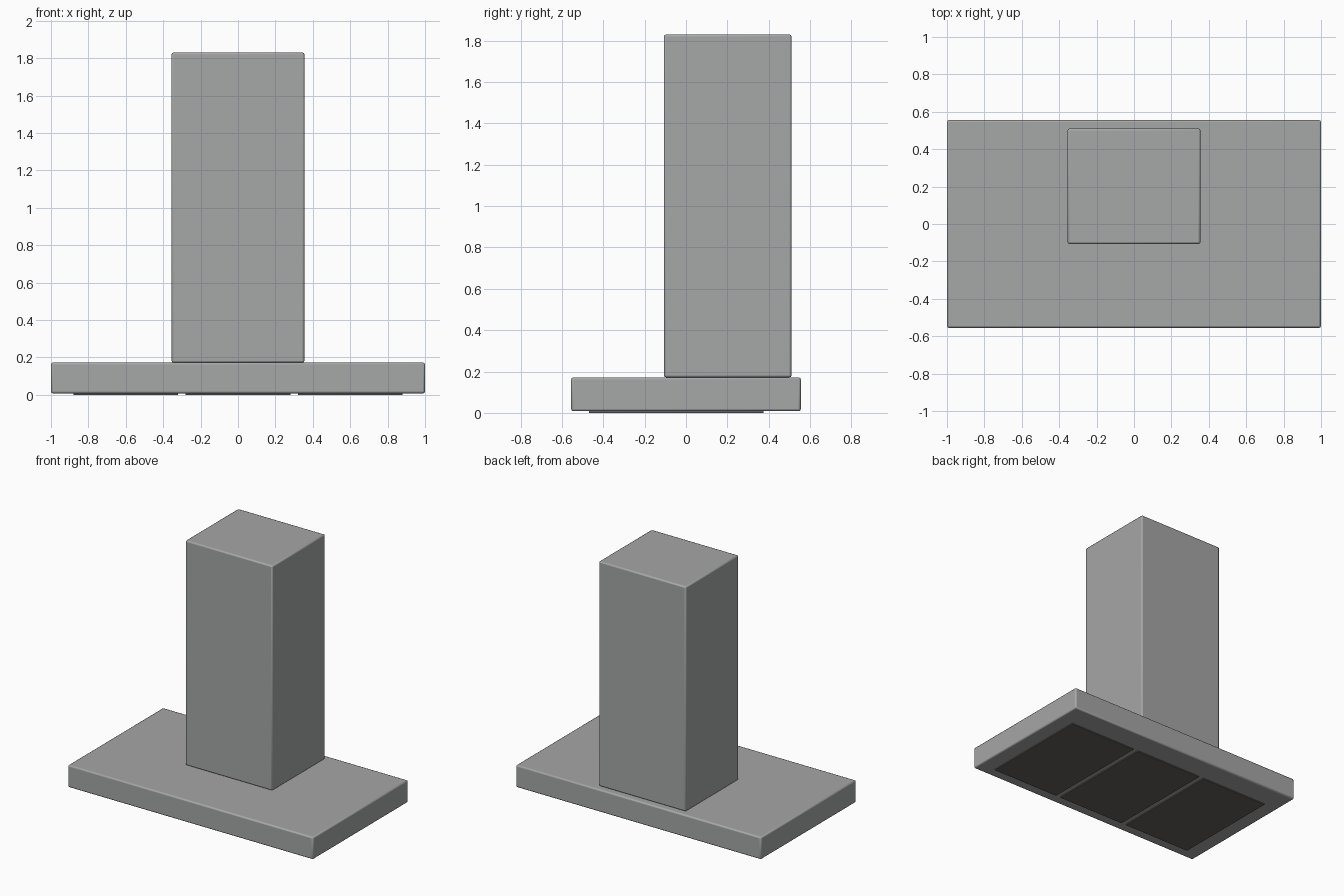
import bpy

cube = bpy.data.objects.get("Cube")
if cube:
    bpy.data.objects.remove(cube, do_unlink=True)


def material(name, rgb):
    mat = bpy.data.materials.new(name)
    mat.use_nodes = True
    color = (*rgb, 1)
    mat.diffuse_color = color
    mat.node_tree.nodes["Principled BSDF"].inputs["Base Color"].default_value = color
    return mat


def box(name, low, high, mat, bevel=0):
    """Box between two corners, with optionally softened edges."""
    centre = [(a + b) / 2 for a, b in zip(low, high)]
    bpy.ops.mesh.primitive_cube_add(size=1, location=centre)
    obj = bpy.context.object
    obj.name = name
    obj.scale = [b - a for a, b in zip(low, high)]
    bpy.ops.object.transform_apply(location=False, rotation=False, scale=True)
    obj.data.materials.append(mat)
    if bevel:
        mod = obj.modifiers.new("soft_edges", "BEVEL")
        mod.width = bevel
        mod.segments = 2
        bpy.ops.object.shade_smooth_by_angle()
    return obj


steel = material("brushed_steel", (0.38, 0.385, 0.39))
dark = material("dark_filter", (0.13, 0.12, 0.11))

# Wide flat canopy and the chimney standing near its back edge
box("canopy", (-1, -0.555, 0.008), (1, 0.555, 0.172), steel, 0.01)
box("chimney", (-0.355, -0.107, 0.172), (0.355, 0.51, 1.83), steel, 0.01)

# Three filter panels on the underside
for side, x in (("right", -0.6), ("middle", 0), ("left", 0.6)):
    box(side + "_filter", (x - 0.28, -0.47, 0), (x + 0.28, 0.375, 0.009), dark)
